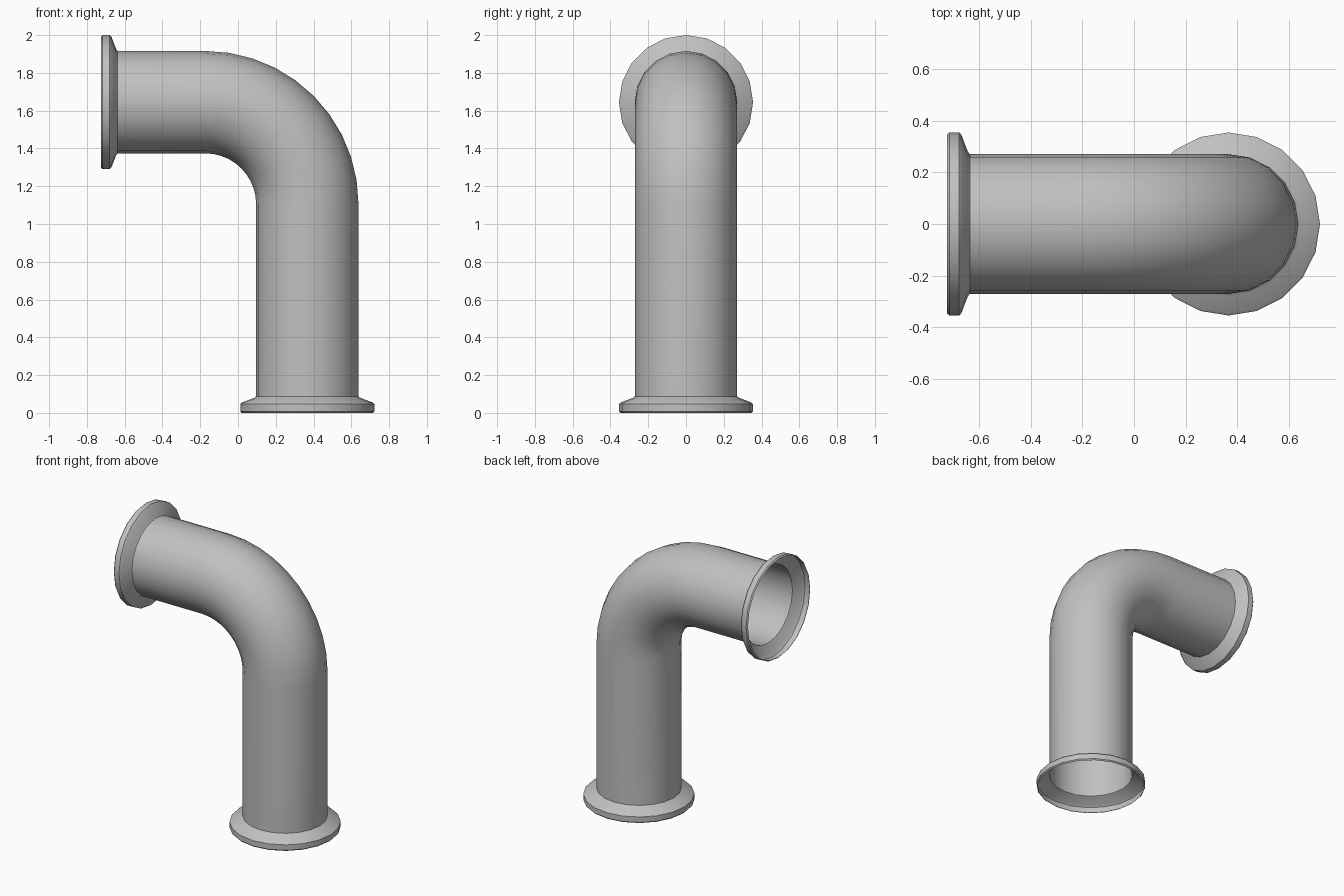
import bpy, bmesh, math
from mathutils import Vector

cube = bpy.data.objects.get("Cube")
if cube:
    bpy.data.objects.remove(cube, do_unlink=True)

SIDES = 20
PIPE_R = 0.271
AXIS_X, AXIS_Z = 0.367, 1.645      # centre lines of the two straight legs
BEND_R = 0.54
END_X = -0.725

steel = bpy.data.materials.new("grey_steel")
steel.use_nodes = True
grey = (0.53, 0.53, 0.53, 1)
steel.diffuse_color = grey
steel.node_tree.nodes["Principled BSDF"].inputs["Base Color"].default_value = grey


def tube(name, rings):
    """Open shell through rings given as (centre, direction, radius)."""
    bm = bmesh.new()
    side = Vector((0, 1, 0))
    loops = []
    for centre, direction, radius in rings:
        across = side.cross(direction)
        loops.append([
            bm.verts.new(centre + radius * (across * math.cos(a) + side * math.sin(a)))
            for a in (math.tau * i / SIDES for i in range(SIDES))])
    for low, high in zip(loops, loops[1:]):
        for i in range(SIDES):
            j = (i + 1) % SIDES
            bm.faces.new((low[i], low[j], high[j], high[i]))
    mesh = bpy.data.meshes.new(name)
    bm.to_mesh(mesh)
    bm.free()
    mesh.materials.append(steel)
    obj = bpy.data.objects.new(name, mesh)
    bpy.context.collection.objects.link(obj)
    bpy.ops.object.select_all(action='DESELECT')
    obj.select_set(True)
    bpy.context.view_layer.objects.active = obj
    bpy.ops.object.shade_smooth_by_angle(angle=math.radians(30))
    return obj


up, left, right = Vector((0, 0, 1)), Vector((-1, 0, 0)), Vector((1, 0, 0))
foot = Vector((AXIS_X, 0, 0))
mouth = Vector((END_X, 0, AXIS_Z))

# Elbow pipe: upright leg, quarter bend, level leg
NECK = 0.085
path = [(foot + up * NECK, up, PIPE_R)]
bend_centre = Vector((AXIS_X - BEND_R, 0, AXIS_Z - BEND_R))
STEPS = 10
for k in range(STEPS + 1):
    a = math.pi / 2 * k / STEPS
    radial = Vector((math.cos(a), 0, math.sin(a)))
    tangent = Vector((-math.sin(a), 0, math.cos(a)))
    path.append((bend_centre + radial * BEND_R, tangent, PIPE_R))
path.append((mouth + right * NECK, left, PIPE_R))
tube("elbow_pipe", path)

# Flared flanges: (distance from the open end, radius)
profile = [(0, 0.347), (0.008, 0.355), (0.046, 0.355), (0.055, 0.346),
           (0.08, 0.281), (0.088, PIPE_R)]
for name, base, direction in (("bottom_flange", foot, up),
                              ("side_flange", mouth, right)):
    tube(name, [(base + direction * d, direction, r) for d, r in profile])
